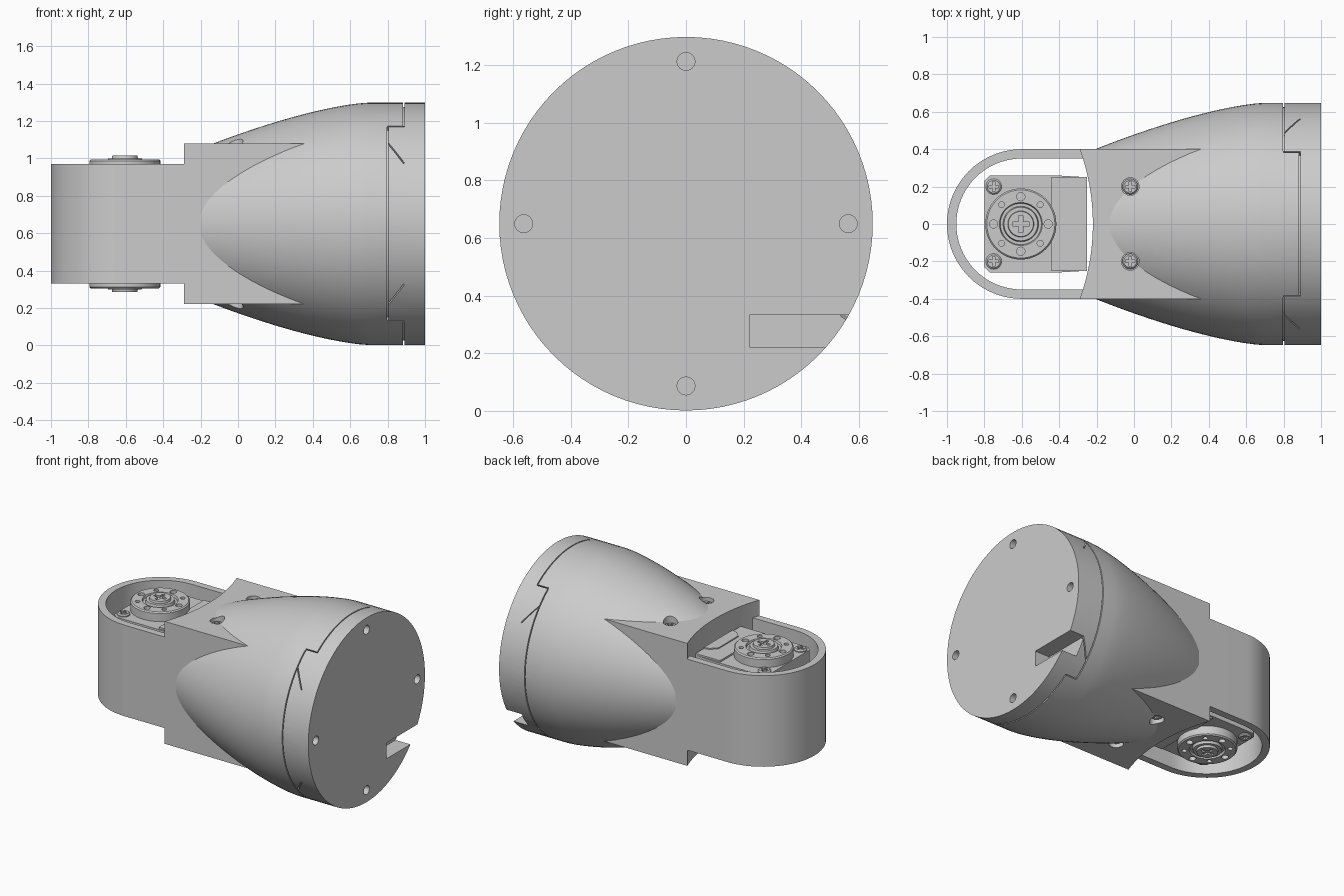
import bpy, bmesh
from math import sin, cos, pi, radians
from mathutils import Matrix, Vector

if "Cube" in bpy.data.objects:
    bpy.data.objects.remove(bpy.data.objects["Cube"], do_unlink=True)

MID = 0.65       # height of the body axis
HORN_X = -0.605  # pivot axis of the motor

grey = bpy.data.materials.new("light_grey")
grey.use_nodes = True
grey.diffuse_color = (0.6, 0.6, 0.6, 1)
grey.node_tree.nodes["Principled BSDF"].inputs["Base Color"].default_value = (0.6, 0.6, 0.6, 1)


def finish(name, bm):
    bmesh.ops.recalc_face_normals(bm, faces=bm.faces)
    mesh = bpy.data.meshes.new(name)
    bm.to_mesh(mesh)
    bm.free()
    mesh.materials.append(grey)
    ob = bpy.data.objects.new(name, mesh)
    bpy.context.collection.objects.link(ob)
    return ob


def activate(ob):
    bpy.ops.object.select_all(action='DESELECT')
    ob.select_set(True)
    bpy.context.view_layer.objects.active = ob


def smooth(ob, angle=30):
    activate(ob)
    bpy.ops.object.shade_smooth_by_angle(angle=radians(angle))


def cut(targets, cutter):
    for ob in targets:
        activate(ob)
        mod = ob.modifiers.new("cut", 'BOOLEAN')
        mod.operation = 'DIFFERENCE'
        mod.solver = 'EXACT'
        mod.object = cutter
        bpy.ops.object.modifier_apply(modifier=mod.name)
    bpy.data.objects.remove(cutter, do_unlink=True)


def lathe(name, profile, axis, centre, steps):
    """Revolve (along, radius) points about the X or Z axis."""
    bm = bmesh.new()
    side = Vector((0, 0, 1)) if axis.x else Vector((1, 0, 0))
    verts = [bm.verts.new(centre + axis * a + side * r) for a, r in profile]
    edges = [bm.edges.new(pair) for pair in zip(verts, verts[1:])]
    bmesh.ops.spin(bm, geom=verts + edges, cent=centre, axis=axis,
                   angle=2 * pi, steps=steps, use_duplicate=False)
    bmesh.ops.remove_doubles(bm, verts=bm.verts, dist=0.0001)
    return finish(name, bm)


def prism(name, outline, z0, z1):
    bm = bmesh.new()
    face = bm.faces.new([bm.verts.new((x, y, z0)) for x, y in outline])
    top = bmesh.ops.extrude_face_region(bm, geom=[face])["geom"]
    bmesh.ops.translate(bm, vec=(0, 0, z1 - z0),
                        verts=[v for v in top if isinstance(v, bmesh.types.BMVert)])
    return finish(name, bm)


def cylinders(name, spots, radius, depth, along_x=False):
    bm = bmesh.new()
    turn = Matrix.Rotation(pi / 2, 4, 'Y') if along_x else Matrix.Identity(4)
    for spot in spots:
        bmesh.ops.create_cone(bm, cap_ends=True, segments=24, radius1=radius, radius2=radius,
                              depth=depth, matrix=Matrix.Translation(spot) @ turn)
    return finish(name, bm)


def box(name, low, high):
    return prism(name, [(low[0], low[1]), (high[0], low[1]), (high[0], high[1]),
                        (low[0], high[1])], low[2], high[2])


def grooves(name, paths, width=0.007):
    """Thin cutters wrapped on the body; each path is x, angle to x, angle."""
    bm = bmesh.new()
    for x0, a0, x1, a1 in paths:
        a0, a1 = radians(a0), radians(a1)
        across = Vector((-(a1 - a0) * MID, x1 - x0)).normalized() * width / 2
        count = max(2, int(abs(a1 - a0) / radians(4)))
        rings = []
        for i in range(count + 1):
            t = i / count
            ring = []
            for sign, r in ((-1, 0.625), (1, 0.625), (1, 0.67), (-1, 0.67)):
                a = a0 + (a1 - a0) * t + sign * across.y / MID
                x = x0 + (x1 - x0) * t + sign * across.x
                ring.append(bm.verts.new((x, -sin(a) * r, MID + cos(a) * r)))
            rings.append(ring)
        for p, q in zip(rings, rings[1:]):
            for k in range(4):
                j = (k + 1) % 4
                bm.faces.new((p[k], p[j], q[j], q[k]))
        bm.faces.new(rings[0])
        bm.faces.new(rings[-1])
    return finish(name, bm)


def mirrored_below(ob):
    """Copy a part to the underside, turned about the body axis."""
    twin = ob.copy()
    twin.name = "lower_" + ob.name
    bpy.context.collection.objects.link(twin)
    axis = Matrix.Translation((0, 0, MID))
    twin.matrix_world = axis @ Matrix.Rotation(pi, 4, 'X') @ axis.inverted() @ ob.matrix_basis


# Rounded body with a flat base
profile = [(-0.2, 0)]
for i in range(17):
    x = -0.2 + 0.9 * i / 16
    profile.append((x, 0.648 - 0.245 * ((0.7 - x) / 0.9) ** 1.45))
profile += [(1, 0.648), (1, 0)]
body = lathe("body", profile, Vector((1, 0, 0)), Vector((0, 0, MID)), 96)

# Square neck with a hollowed end
arc_r = 1.178
neck_end = []
for i in range(25):
    y = -0.4 + 0.8 * i / 24
    neck_end.append((-0.22 - arc_r + (arc_r ** 2 - y ** 2) ** 0.5, y))
neck = prism("neck", neck_end + [(0.37, 0.4), (0.37, -0.4)], 0.22, 1.08)

# U-shaped guard around the motor
turns = [pi / 2 + pi * i / 40 for i in range(41)]
outer = [(-0.6 + 0.4 * cos(a), 0.4 * sin(a)) for a in turns]
inner = [(-0.6 + 0.35 * cos(a), 0.35 * sin(a)) for a in reversed(turns)]
guard = prism("guard", [(-0.29, 0.4)] + outer + [(-0.29, -0.4), (-0.27, -0.35)]
              + inner + [(-0.27, 0.35)], 0.33, 0.97)

# Base holes, cable slot and seam
cut([body], cylinders("base_holes", [(1, 0.563 * sin(k * pi / 2), MID + 0.563 * cos(k * pi / 2))
                                     for k in range(4)], 0.031, 0.2, True))
cut([body], box("cable_slot", (0.885, 0.22, 0.222), (1.1, 0.8, 0.333)))
arcs, steps = [], []
for base in (0, 180):
    arcs += [(0.887, base - 36, 0.887, base + 36), (0.8, base + 37, 0.8, base + 143)]
    for s in (-1, 1):
        steps += [(0.798, base + s * 36.5, 0.889, base + s * 36.5),
                  (0.8, base + s * 48, 0.887, base + s * 60)]
cut([body], grooves("seam_arcs", arcs))
cut([body], grooves("seam_steps", steps))

# Recessed screw holes in the neck
neck_spots = [(-0.02, y) for y in (-0.2, 0.2)]
for z in (1.1, 0.2):
    cut([body, neck], cylinders("screw_holes", [(x, y, z) for x, y in neck_spots], 0.047, 0.12))

# Motor case, chamfered at the free end, with a stepped cover
upper = []
case = prism("motor_case", [(-0.25, -0.25), (-0.42, -0.26), (-0.77, -0.26), (-0.8, -0.23),
                            (-0.8, 0.23), (-0.77, 0.26), (-0.42, 0.26), (-0.25, 0.25)],
             0.37, 0.93)
upper.append(prism("motor_cover", [(-0.25, -0.25), (-0.44, -0.25), (-0.44, 0.25),
                                   (-0.25, 0.25)], 0.92, 0.942))
upper.append(prism("cover_panel", [(-0.25, -0.16), (-0.29, -0.15), (-0.33, -0.11),
                                   (-0.33, 0.11), (-0.29, 0.15), (-0.25, 0.16)], 0.94, 0.95))

# Round output horn with a hub, rings and bolt holes
horn = lathe("output_horn", [(0.92, 0), (0.92, 0.19), (0.987, 0.19), (0.995, 0.182),
                             (0.995, 0.115), (0.98, 0.11), (0.98, 0.095), (1.0, 0.09),
                             (1.0, 0.07), (1.015, 0.067), (1.015, 0)],
             Vector((0, 0, 1)), Vector((HORN_X, 0, 0)), 48)
for offset, radius in ((0, 0.022), (pi / 4, 0.016)):
    spots = [(HORN_X + 0.146 * cos(offset + k * pi / 2), 0.146 * sin(offset + k * pi / 2), 0.995)
             for k in range(4)]
    cut([horn], cylinders("horn_holes", spots, radius, 0.1))


def cross(x, y, z, size):
    s, t = size, size * 0.25
    return prism("cross_recess", [(x + a, y + b) for a, b in (
        (s, t), (t, t), (t, s), (-t, s), (-t, t), (-s, t),
        (-s, -t), (-t, -t), (-t, -s), (t, -s), (t, -t), (s, -t))], z - 0.012, z + 0.02)


cut([horn], cross(HORN_X, 0, 1.015, 0.045))
upper.append(horn)

# Cross-head screws on the motor and in the neck
for label, spots, z in (("motor_screw", [(-0.75, -0.2), (-0.75, 0.2)], 0.945),
                        ("neck_screw", neck_spots, 1.06)):
    for x, y in spots:
        screw = lathe(label, [(z - 0.04, 0), (z - 0.04, 0.042), (z - 0.008, 0.042),
                              (z, 0.034), (z, 0)], Vector((0, 0, 1)), Vector((x, y, 0)), 24)
        cut([screw], cross(x, y, z, 0.026))
        upper.append(screw)

for ob in [body, neck, guard, case] + upper:
    smooth(ob)
for ob in upper:
    mirrored_below(ob)
